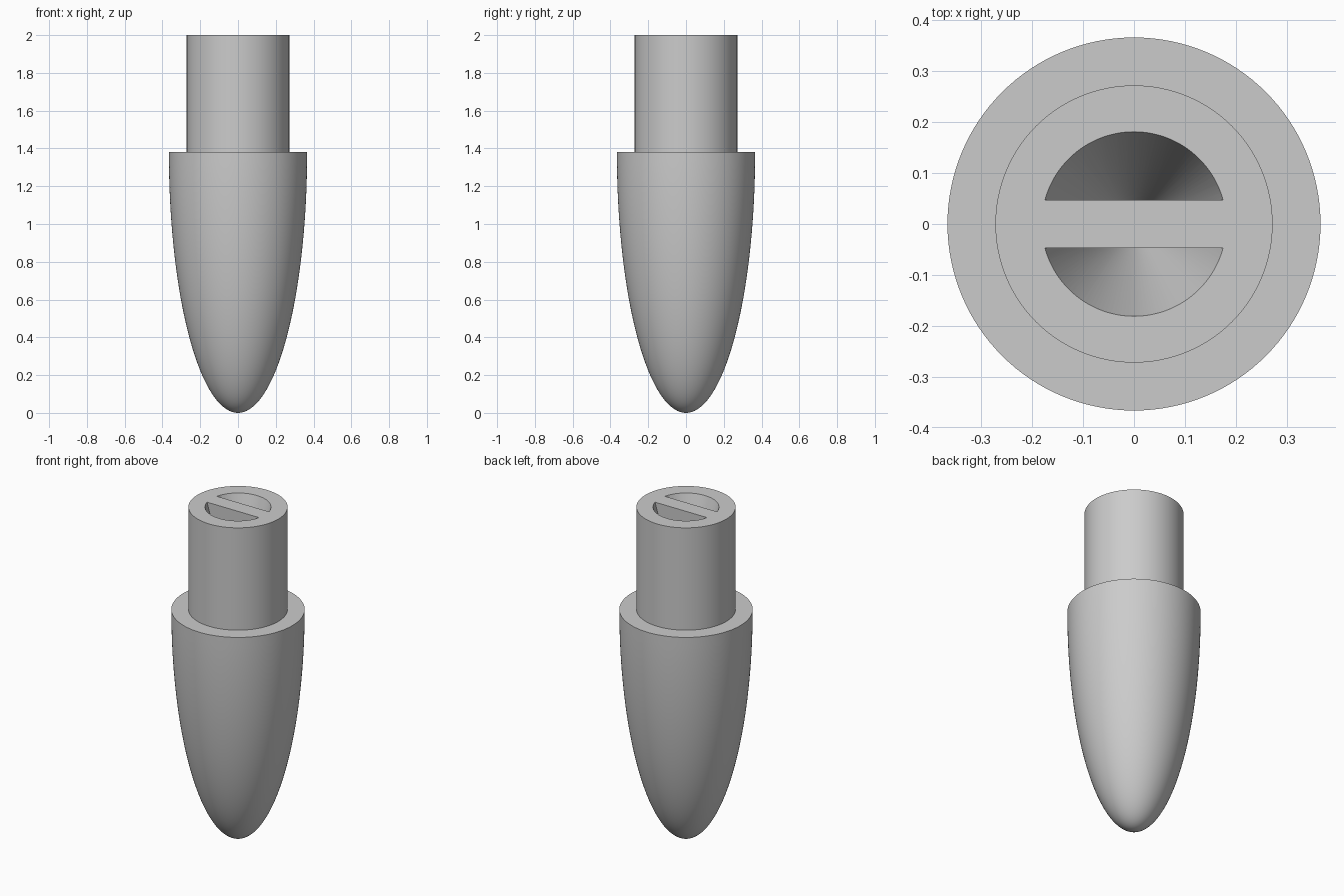
import bpy, bmesh, math
from mathutils import Matrix, Vector

default = bpy.data.objects.get("Cube")
if default:
    bpy.data.objects.remove(default)

SEGMENTS = 128
NOSE_R, NOSE_H = 0.366, 1.38
SHANK_R, TOP = 0.272, 2.0
POCKET_R, POCKET_DEPTH = 0.181, 0.62
BAR_HALF = 0.047

grey = bpy.data.materials.new("plain_grey")
grey.use_nodes = True
colour = (0.6, 0.6, 0.6, 1)
grey.diffuse_color = colour
grey.node_tree.nodes["Principled BSDF"].inputs["Base Color"].default_value = colour


def add_object(name, bm):
    bmesh.ops.recalc_face_normals(bm, faces=bm.faces)
    mesh = bpy.data.meshes.new(name)
    bm.to_mesh(mesh)
    bm.free()
    obj = bpy.data.objects.new(name, mesh)
    mesh.materials.append(grey)
    bpy.context.collection.objects.link(obj)
    return obj


def lathe(name, profile):
    bm = bmesh.new()
    verts = [bm.verts.new((r, 0, z)) for r, z in profile]
    edges = [bm.edges.new(pair) for pair in zip(verts, verts[1:])]
    bmesh.ops.spin(bm, geom=verts + edges, cent=(0, 0, 0), axis=(0, 0, 1),
                   angle=math.tau, steps=SEGMENTS)
    bmesh.ops.remove_doubles(bm, verts=bm.verts, dist=1e-5)
    return add_object(name, bm)


# Half-ellipsoid nose, flat shoulder and straight shank
steps = 40
profile = []
for i in range(steps + 1):
    a = math.pi / 2 * i / steps
    profile.append((NOSE_R * math.sin(a), NOSE_H * (1 - math.cos(a))))
profile += [(SHANK_R, NOSE_H), (SHANK_R, TOP), (0, TOP)]
body = lathe("pointed_plug", profile)


# Tapered pocket cutters, one each side of the cross bar
def pocket_cutter(name, side):
    bm = bmesh.new()
    scale = 1.1  # carries the same taper above the top face
    height = POCKET_DEPTH * scale
    base = TOP - POCKET_DEPTH
    bmesh.ops.create_cone(bm, cap_ends=True, segments=SEGMENTS, radius1=0,
                          radius2=POCKET_R * scale, depth=height,
                          matrix=Matrix.Translation((0, 0, base + height / 2)))
    bmesh.ops.remove_doubles(bm, verts=bm.verts, dist=1e-5)
    cut = bmesh.ops.bisect_plane(bm, geom=bm.verts[:] + bm.edges[:] + bm.faces[:],
                                 plane_co=Vector((0, side * BAR_HALF, 0)),
                                 plane_no=Vector((0, side, 0)), clear_inner=True)
    rim = [e for e in cut["geom_cut"] if isinstance(e, bmesh.types.BMEdge)]
    bmesh.ops.holes_fill(bm, edges=rim, sides=0)
    cutter = add_object(name, bm)
    cutter.hide_render = True
    return cutter


bpy.context.view_layer.objects.active = body
body.select_set(True)
for name, side in (("front_pocket", -1), ("back_pocket", 1)):
    cutter = pocket_cutter(name, side)
    mod = body.modifiers.new(name, 'BOOLEAN')
    mod.object = cutter
    mod.operation = 'DIFFERENCE'
    mod.solver = 'EXACT'
    bpy.ops.object.modifier_apply(modifier=name)
    bpy.data.objects.remove(cutter)

# Smooth walls with crisp rims
bpy.ops.object.select_all(action='DESELECT')
body.select_set(True)
bpy.ops.object.shade_smooth_by_angle(angle=math.radians(30))
